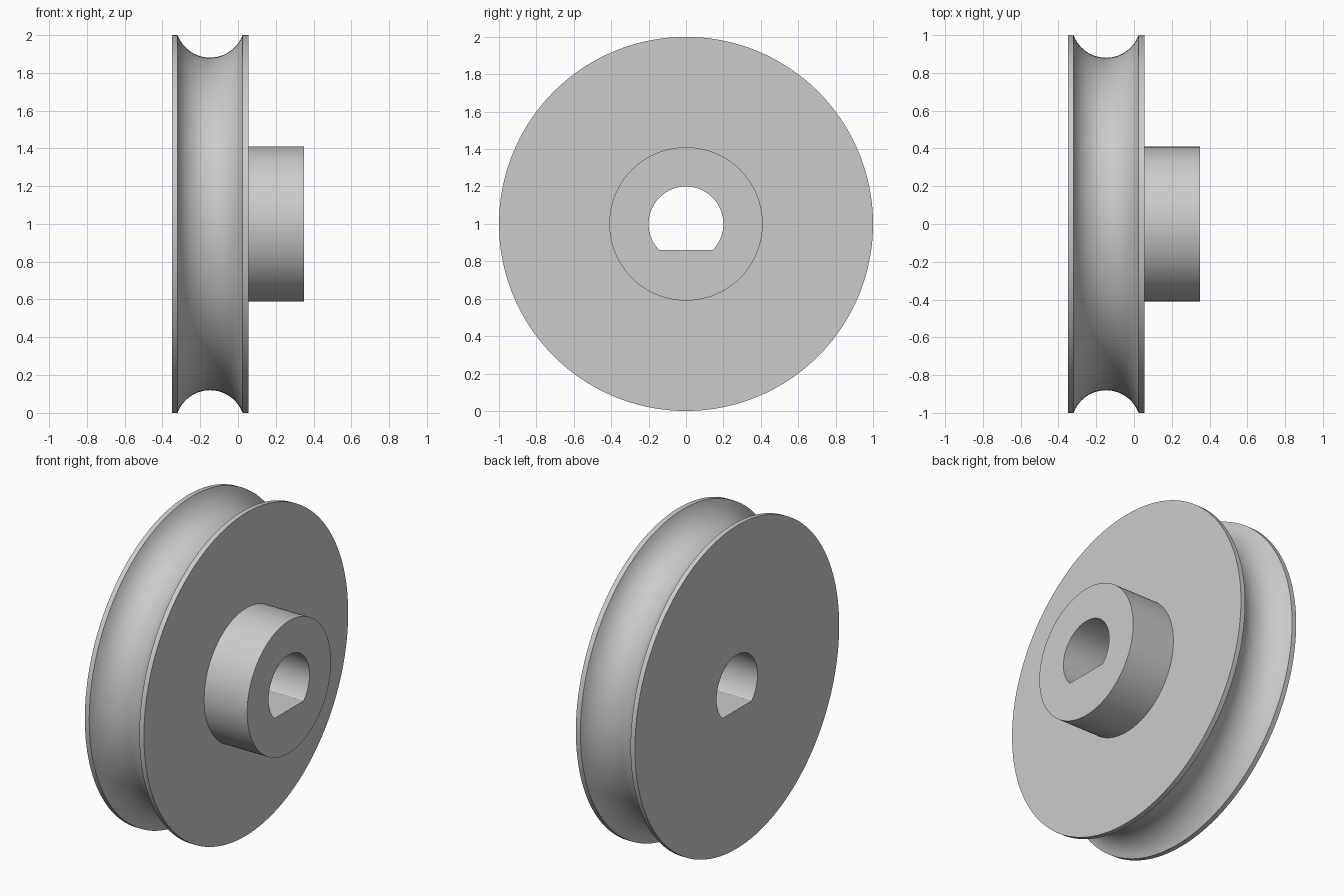
import bpy, bmesh
from math import sin, cos, pi, asin

cube = bpy.data.objects.get("Cube")
if cube:
    bpy.data.objects.remove(cube, do_unlink=True)

SEGMENTS = 144
BORE, FLAT = 0.2, 0.14
LEFT, RIGHT, HUB_END = -0.35, 0.055, 0.35

# Plain grey metal
grey = bpy.data.materials.new("grey_metal")
grey.use_nodes = True
colour = (0.6, 0.6, 0.6, 1)
grey.diffuse_color = colour
grey.node_tree.nodes["Principled BSDF"].inputs["Base Color"].default_value = colour

# Circular rope groove between the two rims
mid, half_width, depth = -0.148, 0.172, 0.12
arc_radius = (half_width ** 2 + depth ** 2) / (2 * depth)
sweep = asin(half_width / arc_radius)
STEPS = 24
groove = []
for i in range(STEPS + 1):
    a = sweep * (2 * i / STEPS - 1)
    groove.append((mid + arc_radius * sin(a),
                   1 - depth + arc_radius * (1 - cos(a))))

# Cross-section as (x, radius), running from bore to bore
profile = [(LEFT, BORE), (LEFT, 1.0), *groove, (RIGHT, 1.0),
           (RIGHT, 0.41), (HUB_END, 0.41), (HUB_END, BORE)]


def ring(bm, x, radius):
    """One ring of the wheel; bore rings get a flat underside."""
    verts = []
    for i in range(SEGMENTS):
        a = 2 * pi * i / SEGMENTS
        r = radius
        if radius == BORE and sin(a) < -FLAT / BORE:
            r = FLAT / -sin(a)
        verts.append(bm.verts.new((x, r * cos(a), 1 + r * sin(a))))
    return verts


# Wheel, hub and D-shaped bore as one closed solid
bm = bmesh.new()
rings = [ring(bm, x, r) for x, r in profile]
for k, a in enumerate(rings):
    b = rings[(k + 1) % len(rings)]
    for i in range(SEGMENTS):
        j = (i + 1) % SEGMENTS
        bm.faces.new((a[i], a[j], b[j], b[i]))
bmesh.ops.recalc_face_normals(bm, faces=bm.faces)
mesh = bpy.data.meshes.new("pulley_wheel")
bm.to_mesh(mesh)
bm.free()
mesh.materials.append(grey)
pulley = bpy.data.objects.new("pulley_wheel", mesh)
bpy.context.collection.objects.link(pulley)

# Smooth round surfaces, sharp rims
bpy.ops.object.select_all(action="DESELECT")
pulley.select_set(True)
bpy.context.view_layer.objects.active = pulley
bpy.ops.object.shade_smooth_by_angle(angle=pi / 6)
